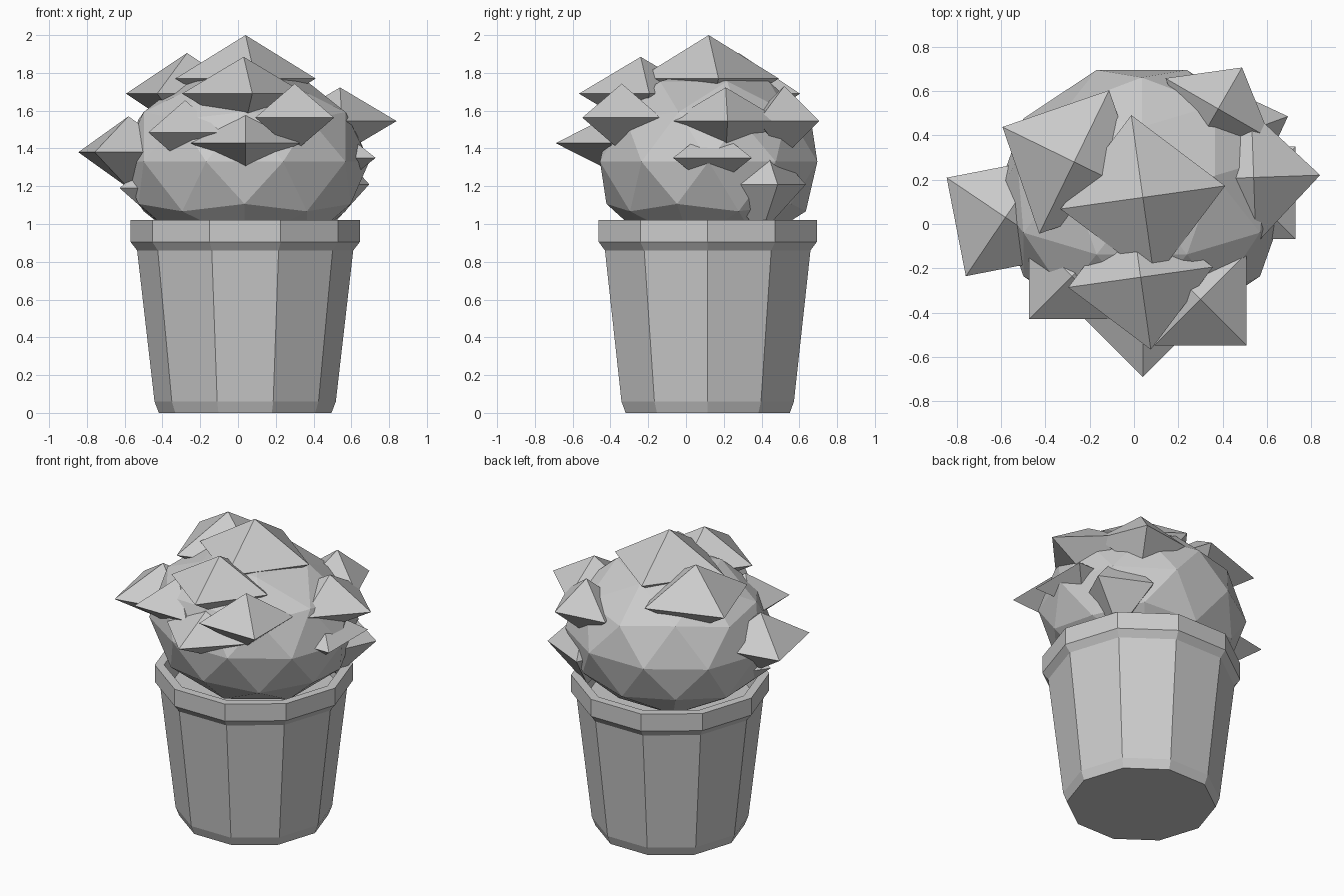
import bpy
from math import cos, sin, pi, radians

if "Cube" in bpy.data.objects:
    bpy.data.objects.remove(bpy.data.objects["Cube"], do_unlink=True)

grey = bpy.data.materials.new("plain_grey")
grey.use_nodes = True
grey.diffuse_color = (0.6, 0.6, 0.6, 1)
grey.node_tree.nodes["Principled BSDF"].inputs["Base Color"].default_value = (0.6, 0.6, 0.6, 1)


def make_mesh(name, verts, faces, location):
    mesh = bpy.data.meshes.new(name)
    mesh.from_pydata(verts, [], faces)
    mesh.materials.append(grey)
    obj = bpy.data.objects.new(name, mesh)
    obj.location = location
    bpy.context.collection.objects.link(obj)
    return obj


def lathe(name, profile, sides, location):
    """Revolve a radius/height profile and close both ends."""
    verts = [(r * cos(2 * pi * k / sides), r * sin(2 * pi * k / sides), z)
             for r, z in profile for k in range(sides)]
    faces = [(i * sides + k, i * sides + (k + 1) % sides,
              (i + 1) * sides + (k + 1) % sides, (i + 1) * sides + k)
             for i in range(len(profile) - 1) for k in range(sides)]
    faces.append(tuple(reversed(range(sides))))
    faces.append(tuple(range(len(verts) - sides, len(verts))))
    return make_mesh(name, verts, faces, location)


def leaf(name, x, y, z, radius, height, angle, cross=1.0):
    """Flattened eight-sided leaf clump; cross narrows the second diagonal."""
    a = radians(angle)
    verts = []
    for k in range(4):
        r = radius * (cross if k % 2 else 1)
        verts.append((r * cos(a + k * pi / 2), r * sin(a + k * pi / 2), 0))
    verts += [(0, 0, height), (0, 0, -height)]
    faces = []
    for k in range(4):
        n = (k + 1) % 4
        faces += [(k, n, 4), (n, k, 5)]
    return make_mesh(name, verts, faces, (x, y, z))


# Ten-sided pot with a collar and a recessed inside
lathe("pot", [(0.457, 0), (0.48, 0.06), (0.572, 0.86), (0.607, 0.905),
              (0.607, 1.02), (0.55, 1.02), (0.53, 0.86)], 10, (0.038, 0.115, 0))

# Faceted foliage ball
bpy.ops.mesh.primitive_ico_sphere_add(subdivisions=2, radius=1, location=(0.035, 0.12, 1.33))
ball = bpy.context.object
ball.name = "foliage_ball"
for v in ball.data.vertices:
    x, y, z = v.co
    turn = radians(18)
    v.co = ((x * cos(turn) - y * sin(turn)) * 0.66,
            (x * sin(turn) + y * cos(turn)) * 0.605, z * 0.5)
ball.data.materials.append(grey)

# Leaf clumps around the ball
leaf("top_leaf", 0.04, 0.12, 1.77, 0.375, 0.23, 8)
leaf("upper_front_leaf", 0.03, -0.24, 1.69, 0.33, 0.195, 8)
leaf("upper_back_leaf", -0.27, 0.28, 1.69, 0.36, 0.215, 64)
leaf("west_leaf", -0.58, 0.03, 1.38, 0.32, 0.19, 146)
leaf("east_leaf", 0.54, 0.21, 1.545, 0.3, 0.178, 2)
leaf("back_corner_leaf", 0.38, 0.52, 1.545, 0.215, 0.185, 60, 1.28)
leaf("front_corner_leaf", 0.3, -0.34, 1.563, 0.295, 0.18, 45)
leaf("low_front_leaf", 0.04, -0.4, 1.428, 0.29, 0.147, 0)
leaf("front_side_leaf", -0.28, -0.235, 1.485, 0.275, 0.17, 45)
leaf("small_east_leaf", 0.52, 0.14, 1.35, 0.295, 0.165, 45)
leaf("low_back_leaf", 0.46, 0.4, 1.21, 0.25, 0.26, 20)
leaf("low_west_leaf", -0.4, 0.03, 1.19, 0.23, 0.2, 10)
